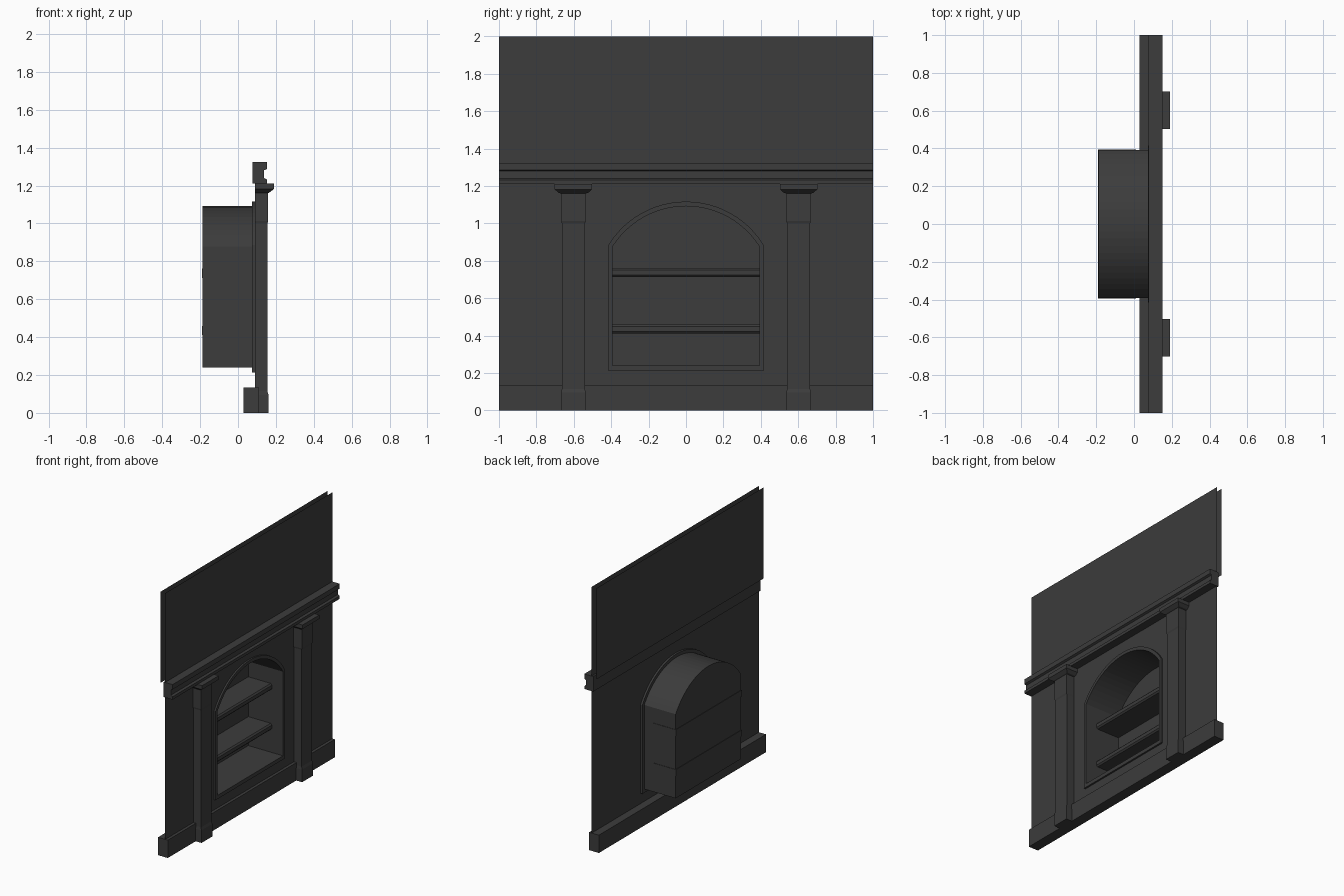
import bpy, bmesh, math

if "Cube" in bpy.data.objects:
    bpy.data.objects.remove(bpy.data.objects["Cube"])

mat = bpy.data.materials.new("dark_grey")
mat.diffuse_color = (0.045, 0.045, 0.045, 1)
mat.use_nodes = True
mat.node_tree.nodes["Principled BSDF"].inputs["Base Color"].default_value = mat.diffuse_color

WALL = 0.09      # x of the wall face
SEG = 24         # arch segments


def make(name, verts, faces, recalc=True):
    me = bpy.data.meshes.new(name)
    me.from_pydata(verts, [], faces)
    bm = bmesh.new()
    bm.from_mesh(me)
    bmesh.ops.remove_doubles(bm, verts=bm.verts, dist=1e-5)
    if recalc:
        bmesh.ops.recalc_face_normals(bm, faces=bm.faces)
    bm.to_mesh(me)
    bm.free()
    me.materials.append(mat)
    ob = bpy.data.objects.new(name, me)
    bpy.context.collection.objects.link(ob)
    return ob


def moulding(name, profile, half):
    """Closed (x, z) profile extruded along y from -half to half."""
    n = len(profile)
    verts = [(x, y, z) for y in (-half, half) for x, z in profile]
    faces = [(i, (i + 1) % n, n + (i + 1) % n, n + i) for i in range(n)]
    faces += [tuple(range(n)), tuple(range(n, 2 * n))]
    return make(name, verts, faces)


def arch(half, spring, apex):
    """Arc points (y, z) from -half to half."""
    rise = apex - spring
    r = (half * half + rise * rise) / (2 * rise)
    a = math.asin(half / r)
    return [(r * math.sin(t), apex - r + r * math.cos(t))
            for t in (-a + 2 * a * i / SEG for i in range(SEG + 1))]


def outline(half, bottom, spring, apex):
    return [(-half, bottom)] + arch(half, spring, apex) + [(half, bottom)]


# Wall face with an arched opening
H, B, S, A = 0.392, 0.24, 0.877, 1.092
arc = arch(H, S, A)
verts, faces = [], []


def quad(*pts):
    faces.append(tuple(range(len(verts), len(verts) + len(pts))))
    verts.extend((WALL, y, z) for y, z in pts)


quad((-1, 0), (-H, 0), (-H, 2), (-1, 2))
quad((H, 0), (1, 0), (1, 2), (H, 2))
quad((-H, 0), (H, 0), (H, B), (-H, B))
for p, q in zip(arc, arc[1:]):
    quad(p, q, (q[0], 2), (p[0], 2))
make("wall", verts, faces, recalc=False)

# Backing sheet behind the upper wall
make("upper_backing", [(0.05, -1, 1.31), (0.05, 1, 1.31), (0.05, 1, 2), (0.05, -1, 2)],
     [(3, 2, 1, 0)])

# Niche shell, open to the front
ring = outline(H, B, S, A)
n = len(ring)
verts = [(x, y, z) for x in (WALL, -0.188) for y, z in ring]
faces = [(i, (i + 1) % n, n + (i + 1) % n, n + i) for i in range(n)]
faces.append(tuple(range(n, 2 * n)))
make("niche", verts, faces)

# Raised trim around the opening
rings = [outline(H, B, S, A), outline(0.415, 0.212, 0.885, 1.117)]
verts = [(x, y, z) for x in (0.075, 0.103) for r in rings for y, z in r]
faces = []
for i in range(n):
    j = (i + 1) % n
    for a, b in ((0, 1), (1, 3), (3, 2), (2, 0)):
        faces.append((a * n + i, a * n + j, b * n + j, b * n + i))
make("niche_trim", verts, faces)

# Shelves with a chamfered front edge
for name, z in (("lower_shelf", 0.435), ("upper_shelf", 0.737)):
    moulding(name, [(-0.191, z - 0.024), (0.0, z - 0.024), (0.01, z - 0.013),
                    (0.01, z + 0.013), (0.0, z + 0.024), (-0.191, z + 0.024)], 0.395)

# Baseboard and cornice
moulding("baseboard", [(0.03, 0), (0.112, 0), (0.112, 0.135), (0.03, 0.135)], 1)
moulding("cornice", [(0.077, 1.21), (0.152, 1.21), (0.152, 1.232), (0.137, 1.24),
                     (0.137, 1.28), (0.152, 1.287), (0.152, 1.324), (0.077, 1.324)], 1)

# Pilasters: stacked (z, half width, front x) sections, one each side
sections = [(0, 0.065, 0.161), (0.095, 0.065, 0.161), (0.115, 0.062, 0.155),
            (1.0, 0.062, 0.155), (1.012, 0.065, 0.159), (1.16, 0.065, 0.159),
            (1.163, 0.078, 0.165), (1.182, 0.1, 0.19), (1.212, 0.1, 0.19)]
for side, name in ((-1, "left_pilaster"), (1, "right_pilaster")):
    c = side * 0.602
    verts, faces = [], []
    for z, w, x in sections:
        verts += [(WALL, c - w, z), (x, c - w, z), (x, c + w, z), (WALL, c + w, z)]
    for k in range(len(sections) - 1):
        for i in range(4):
            j = (i + 1) % 4
            faces.append((4 * k + i, 4 * k + j, 4 * k + 4 + j, 4 * k + 4 + i))
    faces += [(3, 2, 1, 0), tuple(range(len(verts) - 4, len(verts)))]
    make(name, verts, faces)
